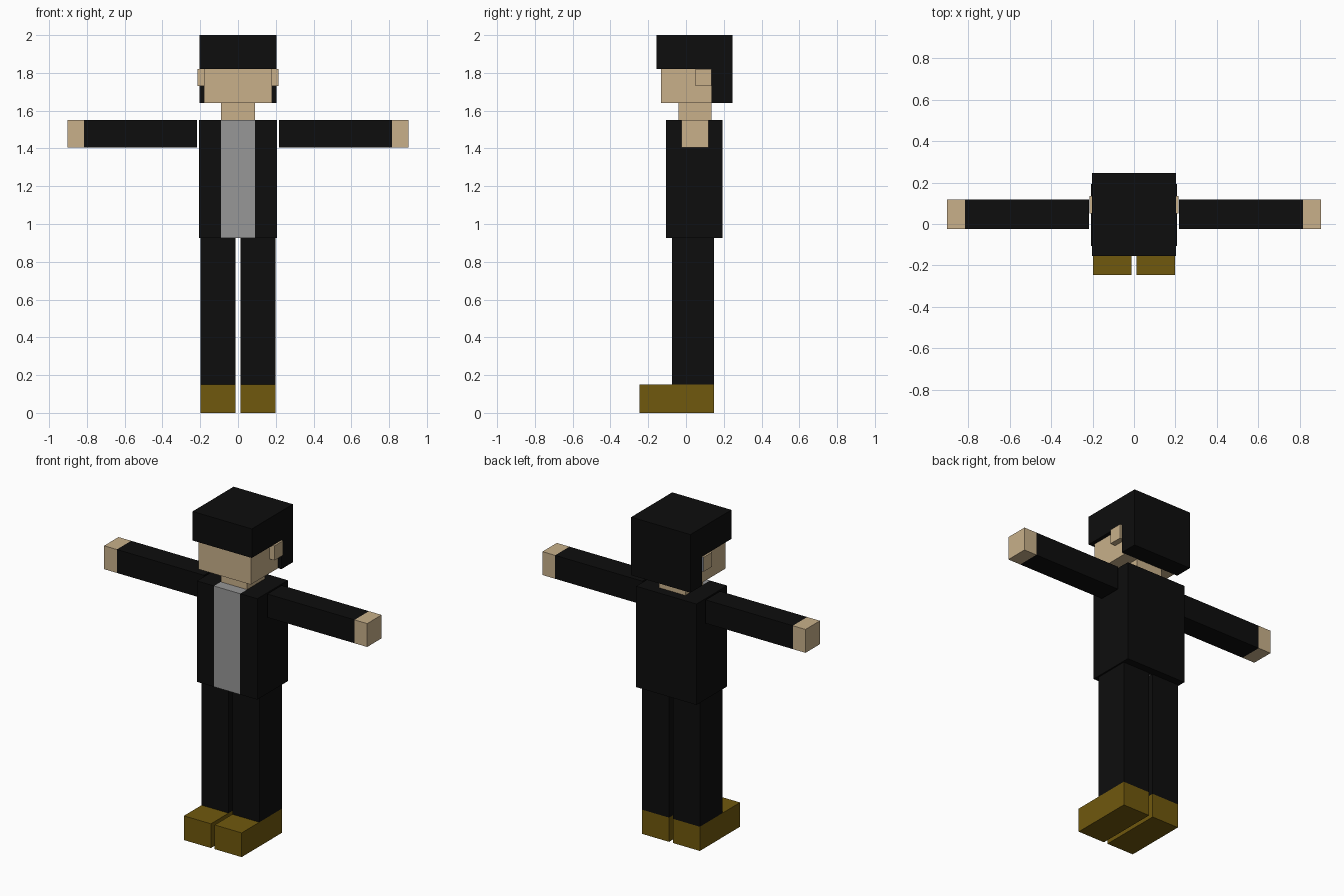
import bpy
import bmesh
from mathutils import Vector

if "Cube" in bpy.data.objects:
    bpy.data.objects.remove(bpy.data.objects["Cube"], do_unlink=True)


def material(name, rgb):
    mat = bpy.data.materials.new(name)
    mat.use_nodes = True
    colour = (*rgb, 1.0)
    mat.diffuse_color = colour
    mat.node_tree.nodes["Principled BSDF"].inputs["Base Color"].default_value = colour
    return mat


BLACK = material("black cloth", (0.004, 0.004, 0.004))
SKIN = material("skin", (0.58, 0.435, 0.255))
GREY = material("grey shirt", (0.31, 0.31, 0.31))
BROWN = material("brown leather", (0.162, 0.098, 0.004))
PALE = material("blue grey", (0.3, 0.33, 0.4))


def box(name, x, y, z, mat):
    """Box spanning the given (low, high) range on each axis."""
    low, high = (Vector(corner) for corner in zip(x, y, z))
    mid, size = (low + high) / 2, high - low
    bm = bmesh.new()
    bmesh.ops.create_cube(bm, size=1)
    bmesh.ops.scale(bm, vec=size, verts=bm.verts)
    mesh = bpy.data.meshes.new(name)
    bm.to_mesh(mesh)
    bm.free()
    mesh.materials.append(mat)
    obj = bpy.data.objects.new(name, mesh)
    obj.location = mid
    bpy.context.collection.objects.link(obj)
    return obj


def pair(name, x, y, z, mat):
    """The same box on the left (+x) and on the right (-x)."""
    left = box("left_" + name, x, y, z, mat)
    right = box("right_" + name, (-x[1], -x[0]), y, z, mat)
    return left, right


# Head, cap and back hair
box("cap", (-0.203, 0.203), (-0.155, 0.247), (1.82, 2.0), BLACK)
box("back_hair", (-0.203, 0.203), (0.135, 0.247), (1.64, 1.82), BLACK)
box("head", (-0.18, 0.18), (-0.132, 0.135), (1.64, 1.82), SKIN)
box("neck", (-0.09, 0.09), (-0.04, 0.135), (1.55, 1.64), SKIN)

# Ears, the right one with a pale back face
left_ear, right_ear = pair("ear", (0.18, 0.215), (0.05, 0.134), (1.73, 1.82), SKIN)
right_ear.data.materials.append(PALE)
for face in right_ear.data.polygons:
    if face.normal.y > 0.5:
        face.material_index = 1

# Open jacket around a shirt
box("shirt", (-0.09, 0.09), (-0.107, 0.135), (0.925, 1.55), GREY)
pair("jacket_side", (0.09, 0.207), (-0.107, 0.193), (0.925, 1.55), BLACK)
box("jacket_back", (-0.09, 0.09), (0.135, 0.193), (0.925, 1.55), BLACK)

# Arms and hands
pair("sleeve", (0.217, 0.815), (-0.023, 0.118), (1.405, 1.55), BLACK)
pair("hand", (0.815, 0.902), (-0.023, 0.118), (1.405, 1.55), SKIN)

# Legs and shoes
pair("trouser_leg", (0.013, 0.198), (-0.074, 0.147), (0.15, 0.925), BLACK)
pair("shoe", (0.013, 0.198), (-0.247, 0.147), (0.0, 0.15), BROWN)
